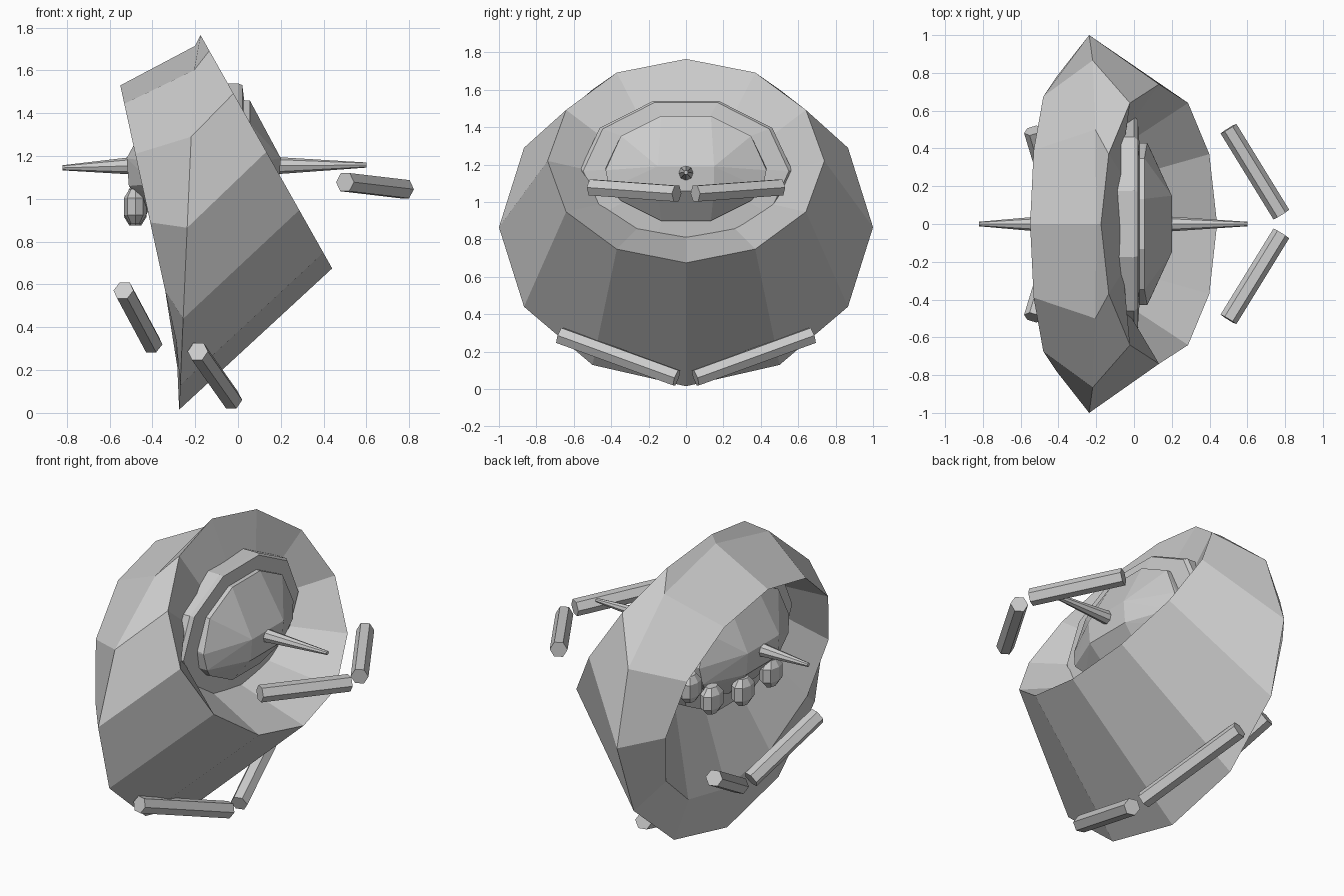
import bpy, bmesh, math
from mathutils import Vector

if "Cube" in bpy.data.objects:
    bpy.data.objects.remove(bpy.data.objects["Cube"])

grey = bpy.data.materials.new("light grey")
grey.diffuse_color = (0.6, 0.6, 0.6, 1)
grey.use_nodes = True
grey.node_tree.nodes["Principled BSDF"].inputs["Base Color"].default_value = grey.diffuse_color


def finish(name, bm):
    bmesh.ops.recalc_face_normals(bm, faces=bm.faces[:])
    me = bpy.data.meshes.new(name)
    bm.to_mesh(me)
    bm.free()
    me.materials.append(grey)
    ob = bpy.data.objects.new(name, me)
    bpy.context.collection.objects.link(ob)
    return ob


def loft(name, rings, closed=False, caps=True):
    """Skin a list of equal-length point rings."""
    bm = bmesh.new()
    vs = [[bm.verts.new(p) for p in r] for r in rings]
    n = len(vs[0])
    pairs = list(zip(vs, vs[1:])) + ([(vs[-1], vs[0])] if closed else [])
    for a, b in pairs:
        for i in range(n):
            j = (i + 1) % n
            bm.faces.new((a[i], a[j], b[j], b[i]))
    if caps and not closed:
        bm.faces.new(vs[0])
        bm.faces.new(vs[-1])
    return finish(name, bm)


def oval(cx, cz, ax, az, ry, n=12, off=0.0):
    """Ring around x: (cx, cz) is its centre, (cx+ax, cz+az) its top."""
    out = []
    for i in range(n):
        t = math.tau * (i + off) / n
        c, s = math.cos(t), math.sin(t)
        out.append((cx + ax * c, ry * s, cz + az * c))
    return out


def rod(name, a, b, r0, r1, n=6):
    """Tapered prism between two points."""
    a, b = Vector(a), Vector(b)
    d = (b - a).normalized()
    u = d.cross(Vector((0, 0, 1))).normalized()
    v = u.cross(d)
    rings = []
    for p, r in ((a, r0), (b, r1)):
        rings.append([p + r * (math.cos(math.tau * i / n) * u + math.sin(math.tau * i / n) * v)
                      for i in range(n)])
    return loft(name, rings)


# Outer shell: two tilted rims, a wide ridge and sloping inner walls
loft("outer_shell", [
    oval(-0.41, 0.89, -0.14, 0.64, 0.78),
    oval(-0.2375, 0.865, 0.0375, 0.85, 1.0),
    oval(0.1325, 1.22, -0.3075, 0.545, 0.74),
    oval(-0.04, 1.165, -0.02, 0.34, 0.50),
    oval(-0.11, 1.15, -0.02, 0.34, 0.50),
], closed=True)

# Collar band around the core, same on both ends
loft("collar", [
    oval(-0.35, 1.175, 0, 0.295, 0.41, 10, 0.5),
    oval(-0.32, 1.165, 0, 0.394, 0.56, 10, 0.5),
    oval(0.00, 1.165, 0, 0.394, 0.57, 10, 0.5),
    oval(0.02, 1.165, 0, 0.385, 0.55, 10, 0.5),
    oval(0.03, 1.175, 0, 0.295, 0.41, 10, 0.5),
])

# Core: faceted dome on both ends, mirrored about its middle
half = oval(0.055, 1.18, 0, 0.295, 0.43, 10, 0.5)
half += [(x, s * y, z) for s in (1, -1) for x, y, z in
         ((0.20, 0.15, 1.19), (0.19, 0.15, 1.06), (0.08, 0.41, 1.07), (0.07, 0.43, 1.17))]
bm = bmesh.new()
for x, y, z in half:
    bm.verts.new((x, y, z))
    bm.verts.new((-0.32 - x, y, z))
bmesh.ops.convex_hull(bm, input=bm.verts[:])
bmesh.ops.dissolve_limit(bm, angle_limit=0.03, verts=bm.verts[:], edges=bm.edges[:])
finish("core", bm)

# Spikes at both ends
rod("right_spike", (0.15, 0, 1.155), (0.60, 0, 1.158), 0.042, 0.012, 8)
rod("left_spike", (-0.48, 0, 1.155), (-0.82, 0, 1.145), 0.042, 0.012, 8)

# Floating six-sided rods, in mirrored pairs
for name, a, b in (
    ("upper_rod", (0.50, 0.505, 1.078), (0.78, 0.05, 1.045)),
    ("lower_rod", (-0.188, 0.675, 0.287), (-0.028, 0.05, 0.06)),
    ("left_rod", (-0.535, 0.495, 0.572), (-0.40, 0.05, 0.32)),
):
    for s, side in ((1, "back"), (-1, "front")):
        rod(f"{name}_{side}", (a[0], s * a[1], a[2]), (b[0], s * b[1], b[2]), 0.049, 0.049)

# Small pods below the left end of the core
for k, p in enumerate([(-0.48, -0.13, 0.965), (-0.48, 0.14, 0.955),
                       (-0.46, 0.41, 1.0), (-0.40, 0.53, 1.10)]):
    x, y, z = p
    rings = [[(x + 0.055 * f * math.cos(math.tau * i / 8), y + 0.085 * f * math.sin(math.tau * i / 8),
               z + h) for i in range(8)]
             for h, f in ((-0.08, 0.5), (-0.04, 0.95), (0.04, 0.95), (0.08, 0.5))]
    loft(f"pod_{k + 1}", rings)
